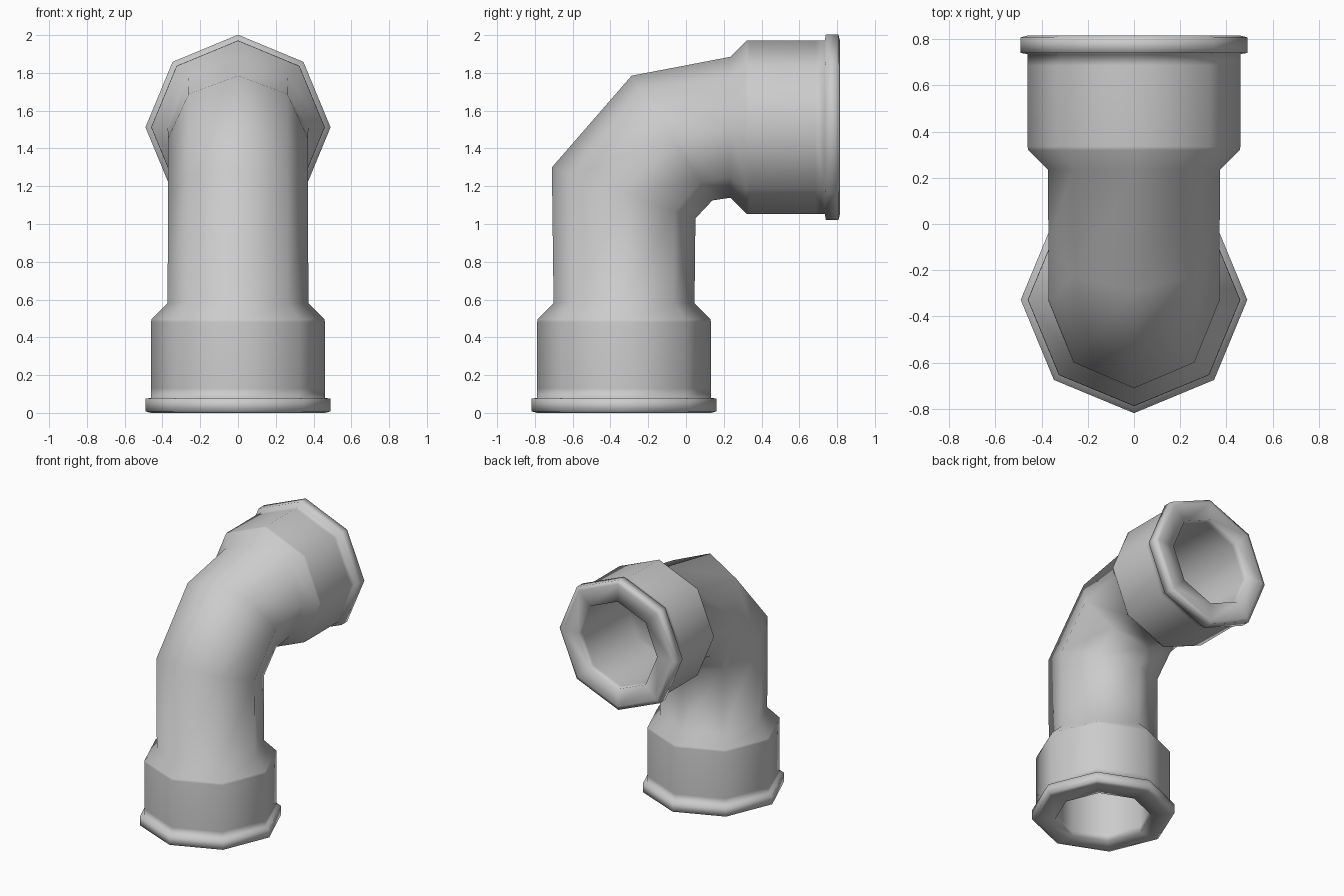
import bpy, bmesh, math
from mathutils import Vector

if "Cube" in bpy.data.objects:
    bpy.data.objects.remove(bpy.data.objects["Cube"])

SIDES = 8
CY, CZ = -0.328, 1.512      # axis of the lower leg (y) and of the upper leg (z)
END_Y = 0.815               # plane of the upper opening
PIPE, BORE = 0.373, 0.33


def level(z, r):
    """Horizontal ring on the lower leg: (outer, inner, half width)."""
    return ((CY - r, z), (CY + r, z), r)


def upright(y, r):
    """Vertical ring on the upper leg."""
    return ((y, CZ + r), (y, CZ - r), r)


def shrink(ring, r):
    """Same ring, narrowed about its centre for the bore."""
    a, b, w = Vector(ring[0]), Vector(ring[1]), ring[2]
    c, s = (a + b) / 2, r / w
    return (tuple(c + (a - c) * s), tuple(c + (b - c) * s), r)


# flange, socket and taper, as (distance from opening, radius)
collar = [(0, 0.46), (0.008, 0.49), (0.075, 0.49), (0.08, 0.46),
          (0.13, 0.46), (0.48, 0.46), (0.495, 0.458), (0.58, PIPE)]

# mitred rings of the bend, outer and inner (y, z) points
bend = [((-0.71, 1.30), (0.05, 1.03), 0.37),
        ((-0.288, 1.785), (0.14, 1.125), 0.37)]

outside = [level(d, r) for d, r in collar]
outside += bend
outside += [upright(END_Y - d, r) for d, r in reversed(collar)]

# bore, followed from the upper opening back to the lower one
bore = [upright(END_Y, BORE), upright(END_Y - 0.05, BORE), upright(0.24, BORE)]
bore += [shrink(r, BORE) for r in reversed(bend)]
bore += [level(0.58, BORE), level(0.05, BORE), level(0, BORE)]


def ring_verts(bm, ring):
    a, b, w = Vector(ring[0]), Vector(ring[1]), ring[2]
    c, h = (a + b) / 2, (a - b) / 2
    out = []
    for i in range(SIDES):
        t = 2 * math.pi * i / SIDES
        p = c + h * math.cos(t)
        out.append(bm.verts.new((w * math.sin(t), p.x, p.y)))
    return out


# pipe elbow: closed loop of rings, outside then bore
bm = bmesh.new()
loops = [ring_verts(bm, r) for r in outside + bore]
for k, lower in enumerate(loops):
    upper = loops[(k + 1) % len(loops)]
    for i in range(SIDES):
        j = (i + 1) % SIDES
        bm.faces.new((lower[i], lower[j], upper[j], upper[i])).smooth = True
bmesh.ops.recalc_face_normals(bm, faces=bm.faces)

mesh = bpy.data.meshes.new("pipe_elbow")
bm.to_mesh(mesh)
bm.free()
elbow = bpy.data.objects.new("pipe_elbow", mesh)
bpy.context.collection.objects.link(elbow)
